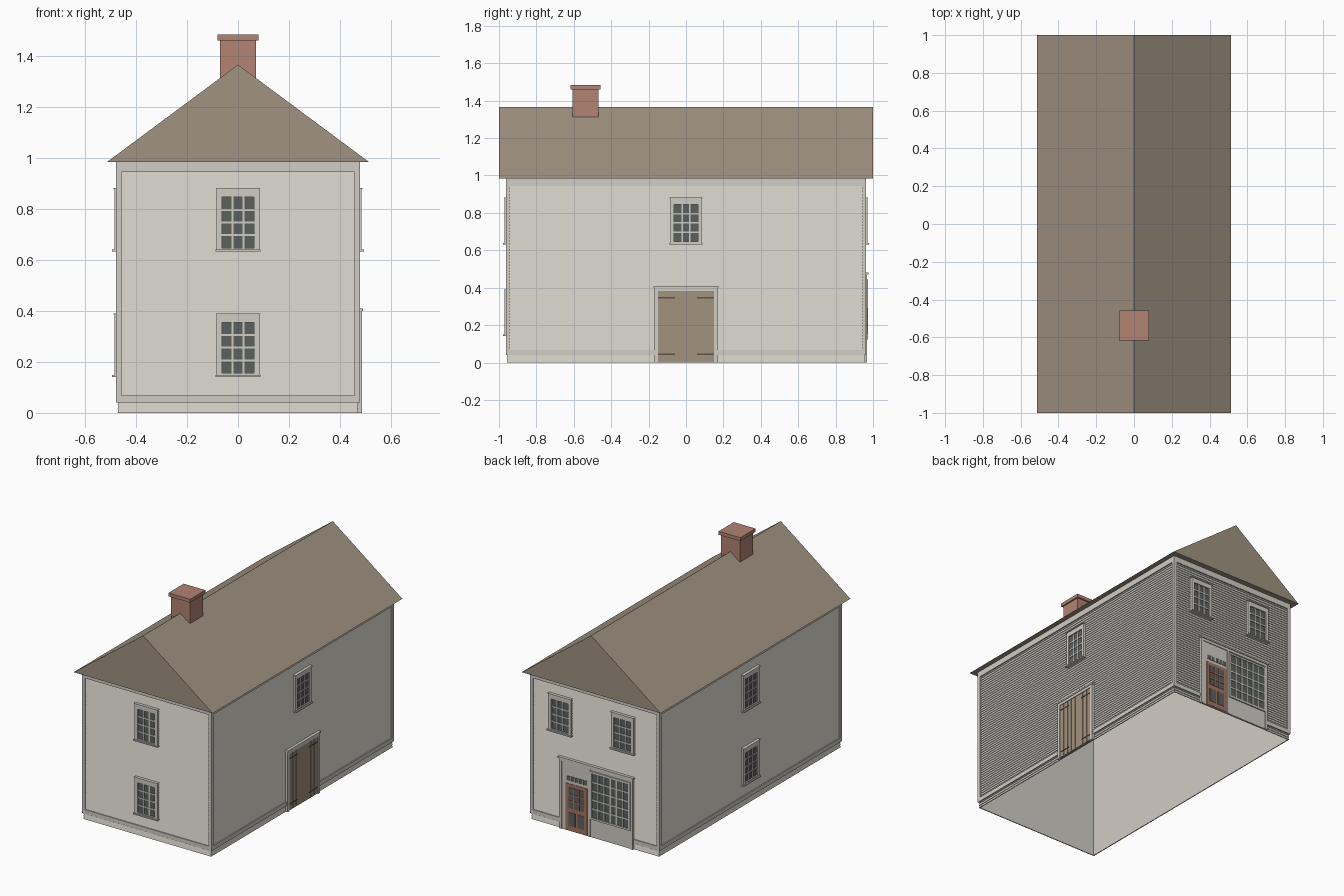
import bpy, bmesh
from math import pi
from mathutils import Matrix

if "Cube" in bpy.data.objects:
    bpy.data.objects.remove(bpy.data.objects["Cube"])


def material(name, rgb):
    m = bpy.data.materials.new(name)
    m.use_nodes = True
    c = [(v / 255) ** 2.2 for v in rgb] + [1]
    m.diffuse_color = c
    m.node_tree.nodes["Principled BSDF"].inputs["Base Color"].default_value = c
    return m


PAINT = material("pale grey paint", (208, 204, 195))
ROOF = material("brown shingle", (159, 145, 128))
BRICK = material("red brick", (176, 130, 115))
GLASS = material("dark glass", (92, 97, 94))
WOOD = material("tan wood", (161, 145, 125))
IRON = material("dark iron", (90, 85, 78))
RED = material("russet door paint", (164, 116, 99))

HX, HY, EAVE = 0.472, 0.957, 0.984     # siding half sizes and wall height
IN = -0.005                            # depth where fittings start inside the siding


def finish(name, bm, mat):
    bmesh.ops.recalc_face_normals(bm, faces=bm.faces)
    me = bpy.data.meshes.new(name)
    bm.to_mesh(me)
    bm.free()
    me.materials.append(mat)
    ob = bpy.data.objects.new(name, me)
    bpy.context.collection.objects.link(ob)
    return ob


# Walls: side index 0 front, 1 +x side, 2 back, 3 -x side
def boxes(name, mat, items, side=0, wall=True):
    """Boxes given as (u0, u1, z0, z1, depth0, depth1), depth outward from a wall."""
    bm = bmesh.new()
    base = (HX if side % 2 else HY) if wall else 0
    for u0, u1, z0, z1, d0, d1 in items:
        size = Matrix.Diagonal((u1 - u0, d1 - d0, z1 - z0, 1))
        mid = Matrix.Translation(((u0 + u1) / 2, -base - (d0 + d1) / 2, (z0 + z1) / 2))
        bmesh.ops.create_cube(bm, size=1, matrix=Matrix.Rotation(side * pi / 2, 4, "Z") @ mid @ size)
    return finish(name, bm, mat)


def grid_bars(u0, u1, z0, z1, cols, rows, w, d0, d1):
    bars = []
    for i in range(1, cols):
        u = u0 + (u1 - u0) * i / cols
        bars.append((u - w / 2, u + w / 2, z0, z1, d0, d1))
    for j in range(1, rows):
        z = z0 + (z1 - z0) * j / rows
        bars.append((u0, u1, z - w / 2, z + w / 2, d0, d1))
    return bars


def frame(u0, u1, z0, z1, w, d0, d1):
    return [(u0, u0 + w, z0, z1, d0, d1), (u1 - w, u1, z0, z1, d0, d1),
            (u0 + w, u1 - w, z0, z0 + w, d0, d1), (u0 + w, u1 - w, z1 - w, z1, d0, d1)]


# Clapboard walls: stacked tapering boards outside, flat lining inside, open below
bm = bmesh.new()
boards = 60
pitch = EAVE / boards
levels = []
for i in range(boards):
    levels += [(i * pitch, 0), (i * pitch + pitch, -0.004)]
levels += [(EAVE, -0.006), (0, -0.006)]
rings = [[bm.verts.new((sx * (HX + o), sy * (HY + o), z))
          for sx, sy in ((-1, -1), (1, -1), (1, 1), (-1, 1))] for z, o in levels]
for a, b in zip(rings, rings[1:] + rings[:1]):
    for k in range(4):
        n = (k + 1) % 4
        bm.faces.new((a[k], a[n], b[n], b[k]))
finish("clapboard_walls", bm, PAINT)

# Trim boards framing each wall
for side, half in ((0, HX), (1, HY), (2, HX), (3, HY)):
    e = half + 0.006
    boxes("wall_trim", PAINT, [
        (-e, -e + 0.022, 0.04, EAVE, IN, 0.006), (e - 0.022, e, 0.04, EAVE, IN, 0.006),
        (-e, e, 0.945, EAVE, IN, 0.006), (-e, e, 0.04, 0.068, IN, 0.006)], side)

# Solid gabled roof
bm = bmesh.new()
ends = [[bm.verts.new((x, y, z)) for x, z in ((-0.513, EAVE), (0.513, EAVE), (0, 1.365))]
        for y in (-1, 1)]
bm.faces.new(ends[0])
bm.faces.new(ends[1][::-1])
for k in range(3):
    n = (k + 1) % 3
    bm.faces.new((ends[0][k], ends[1][k], ends[1][n], ends[0][n]))
finish("roof", bm, ROOF)

# Chimney
boxes("chimney_stack", BRICK, [(-0.07, 0.07, 1.3, 1.46, 0.468, 0.608)], wall=False)
boxes("chimney_cap", BRICK, [(-0.08, 0.08, 1.46, 1.483, 0.458, 0.618)], wall=False)


# Sash windows
def window(side, u, z):
    l, r, t = u - 0.084, u + 0.084, z + 0.246
    boxes("window_glass", GLASS, [(l + 0.01, r - 0.01, z + 0.005, t - 0.01, IN, 0.004)], side)
    boxes("window_casing", PAINT, [
        (l, l + 0.021, z, t, IN, 0.013), (r - 0.021, r, z, t, IN, 0.013),
        (l, r, t - 0.035, t, IN, 0.013), (l - 0.003, r + 0.003, t - 0.004, t, IN, 0.017),
        (l - 0.005, r + 0.005, z - 0.003, z + 0.005, IN, 0.021),
        (l, r, z, z + 0.012, IN, 0.013)], side)
    boxes("window_muntins", PAINT,
          grid_bars(l + 0.021, r - 0.021, z + 0.012, t - 0.035, 3, 4, 0.008, 0, 0.009), side)


for side, u, z in ((0, 0, 0.635), (0, 0, 0.144), (1, 0, 0.635), (3, 0, 0.635), (3, 0, 0.144),
                   (2, -0.255, 0.635), (2, 0.208, 0.635)):
    window(side, u, z)

# Plank double door with strap hinges
boxes("barn_door_casing", PAINT, [
    (-0.17, -0.15, 0, 0.40, IN, 0.014), (0.15, 0.17, 0, 0.40, IN, 0.014),
    (-0.15, 0.15, 0.382, 0.40, IN, 0.014), (-0.175, 0.175, 0.4, 0.41, IN, 0.018)], 1)
boxes("barn_door_backing", WOOD, [(-0.15, 0.15, 0, 0.382, IN, 0.0065)], 1)
plank = 0.0375
boxes("barn_door_planks", WOOD, [
    (i * plank + 0.002, (i + 1) * plank - 0.002, 0.003, 0.38, 0, 0.0115) for i in range(-4, 4)], 1)
boxes("strap_hinges", IRON, [
    (min(a, b), max(a, b), z, z + 0.007, 0, 0.0135)
    for z in (0.04, 0.343) for a, b in ((-0.15, -0.06), (0.15, 0.06))], 1)

# Shop front on the back wall
boxes("shopfront_panel", PAINT, [(-0.26, 0.285, 0, 0.47, IN, 0.007)], 2)
boxes("shopfront_frame", PAINT, [
    (-0.26, -0.242, 0, 0.47, 0, 0.012), (0.267, 0.285, 0, 0.47, 0, 0.012),
    (-0.242, 0.267, 0.452, 0.47, 0, 0.012), (-0.265, 0.29, 0.47, 0.48, IN, 0.018),
    (-0.045, -0.03, 0, 0.452, 0, 0.012)], 2)
boxes("shop_window_glass", GLASS, [(-0.02, 0.258, 0.13, 0.435, 0, 0.009)], 2)
boxes("shop_window_bars", PAINT, frame(-0.028, 0.266, 0.122, 0.443, 0.012, 0, 0.015)
      + grid_bars(-0.016, 0.254, 0.134, 0.431, 6, 5, 0.009, 0, 0.012), 2)
boxes("shop_transom_glass", GLASS, [(-0.205, -0.055, 0.335, 0.365, 0, 0.009)], 2)
boxes("shop_transom_bars", PAINT, grid_bars(-0.205, -0.055, 0.335, 0.365, 5, 1, 0.009, 0, 0.012), 2)
boxes("shop_door", RED, [(-0.212, -0.052, 0.003, 0.315, 0, 0.01)], 2)
boxes("shop_door_glass", GLASS, [(-0.19, -0.074, 0.155, 0.292, 0, 0.012)], 2)
boxes("shop_door_bars", RED, grid_bars(-0.19, -0.074, 0.155, 0.292, 3, 3, 0.008, 0, 0.015), 2)
boxes("shop_door_panels", GLASS, [
    (-0.19, -0.14, 0.035, 0.125, 0, 0.012), (-0.124, -0.074, 0.035, 0.125, 0, 0.012)], 2)
